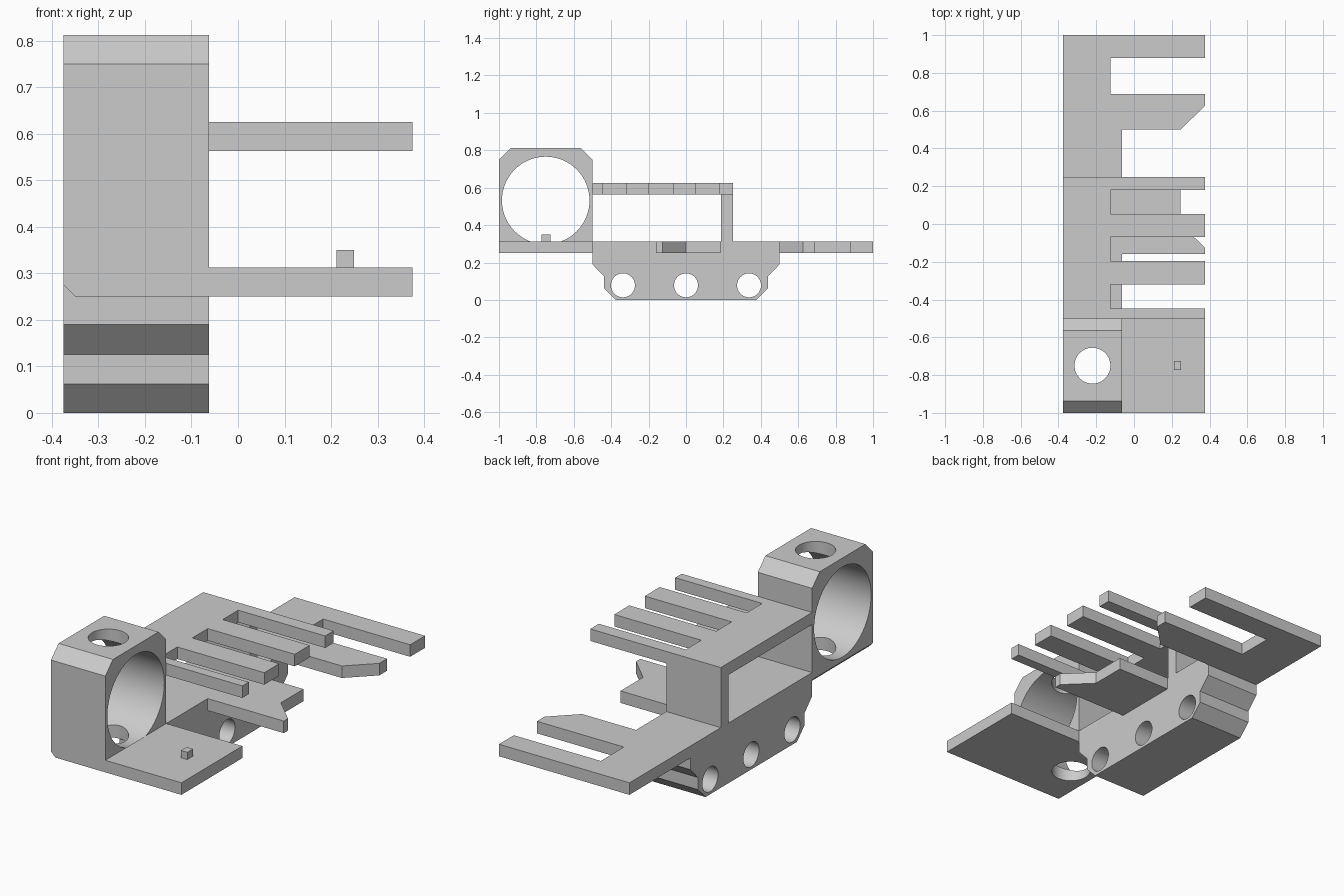
import bpy, bmesh, math
from mathutils import Matrix

if "Cube" in bpy.data.objects:
    bpy.data.objects.remove(bpy.data.objects["Cube"])

grey = bpy.data.materials.new("light_grey")
grey.diffuse_color = (0.6, 0.6, 0.6, 1)
grey.use_nodes = True
grey.node_tree.nodes["Principled BSDF"].inputs["Base Color"].default_value = grey.diffuse_color

L, R, TIP = -0.375, -0.0625, 0.375      # body sides and finger tips in x
Z1, Z2 = 0.25, 0.3125                   # lower plate level
Z3, Z4 = 0.5625, 0.625                  # upper plate level


def finish(name, bm):
    bmesh.ops.recalc_face_normals(bm, faces=bm.faces)
    me = bpy.data.meshes.new(name)
    bm.to_mesh(me)
    bm.free()
    ob = bpy.data.objects.new(name, me)
    bpy.context.collection.objects.link(ob)
    me.materials.append(grey)
    return ob


def prism(name, pts, axis, lo, hi):
    """Extrude a 2D outline along x (y,z), y (x,z) or z (x,y)."""
    place = {'x': lambda p, t: (t, p[0], p[1]),
             'y': lambda p, t: (p[0], t, p[1]),
             'z': lambda p, t: (p[0], p[1], t)}[axis]
    bm = bmesh.new()
    face = bm.faces.new([bm.verts.new(place(p, lo)) for p in pts])
    ext = bmesh.ops.extrude_face_region(bm, geom=[face])
    verts = [v for v in ext['geom'] if isinstance(v, bmesh.types.BMVert)]
    bmesh.ops.translate(bm, verts=verts, vec=place((0, 0), hi - lo))
    return finish(name, bm)


def box(name, x, y, z):
    return prism(name, [(x[0], y[0]), (x[1], y[0]), (x[1], y[1]), (x[0], y[1])], 'z', *z)


def rod(axis, centre, radius, length):
    bm = bmesh.new()
    rot = Matrix.Rotation(math.pi / 2, 4, 'Y') if axis == 'x' else Matrix()
    bmesh.ops.create_cone(bm, cap_ends=True, segments=64, radius1=radius, radius2=radius,
                          depth=length, matrix=Matrix.Translation(centre) @ rot)
    return finish("hole_cutter", bm)


def cut(ob, cutters):
    bpy.context.view_layer.objects.active = ob
    for c in cutters:
        mod = ob.modifiers.new("cut", 'BOOLEAN')
        mod.operation, mod.solver, mod.object = 'DIFFERENCE', 'EXACT', c
        bpy.ops.object.modifier_apply(modifier=mod.name)
        bpy.data.objects.remove(c)
    bpy.ops.object.select_all(action='DESELECT')
    ob.select_set(True)
    bpy.ops.object.shade_smooth_by_angle(angle=math.radians(30))


# Base with stepped ends and three cross holes
half = [(0.375, 0), (0.4375, 0.0625), (0.4375, 0.125), (0.5, 0.19), (0.5, Z2)]
base = prism("base", half + [(-y, z) for y, z in reversed(half)], 'x', L, R)
cut(base, [rod('x', (-0.22, y, 0.078), 0.064, 0.6) for y in (-0.337, 0, 0.337)])

# Ring block with wide bore, vertical hole and a small bottom edge chamfer
block = prism("ring_block", [(-1, Z1), (-0.5, Z1), (-0.5, 0.75), (-0.5625, 0.8125),
                             (-0.9375, 0.8125), (-1, 0.75)], 'x', L, R)
cut(block, [rod('x', (-0.22, -0.75, 0.532), 0.234, 0.6),
            rod('z', (-0.22, -0.75, 0.53), 0.095, 1.0),
            prism("edge_cutter", [(-0.40, 0.275 + 0.025), (-0.40, 0.2), (-0.30, 0.2)],
                  'y', -1.1, -0.4)])

# Front plate with its small peg
box("front_plate", (R, TIP), (-1, -0.5), (Z1, Z2))
box("peg", (0.212, 0.249), (-0.772, -0.725), (Z2, 0.35))

# Upper comb: spine with four fingers
root = -0.125
teeth = [(-0.5, -0.447), (-0.32, -0.197), (-0.07, 0.053), (0.18, 0.25)]
outline = [(L, 0.25), (L, -0.5)]
for i, (a, b) in enumerate(teeth):
    if i:
        outline.append((root, a))
    outline += [(TIP, a), (TIP, b)]
    if i < len(teeth) - 1:
        outline.append((root, b))
prism("upper_comb", outline, 'z', Z3, Z4)

# Wall carrying the comb
box("rear_wall", (L, R), (0.1875, 0.25), (Z2, Z3))

# Notched finger at the lower level
prism("notched_finger", [(R, -0.16), (TIP, -0.16), (TIP, -0.125), (0.247, 0),
                         (0.247, 0.185), (R, 0.185)], 'z', Z1, Z2)

# Rear fork with one clipped prong
prism("rear_fork", [(L, 0.5), (0.247, 0.5), (TIP, 0.625), (TIP, 0.688), (root, 0.688),
                    (root, 0.878), (TIP, 0.878), (TIP, 1), (L, 1)], 'z', Z1, Z2)
